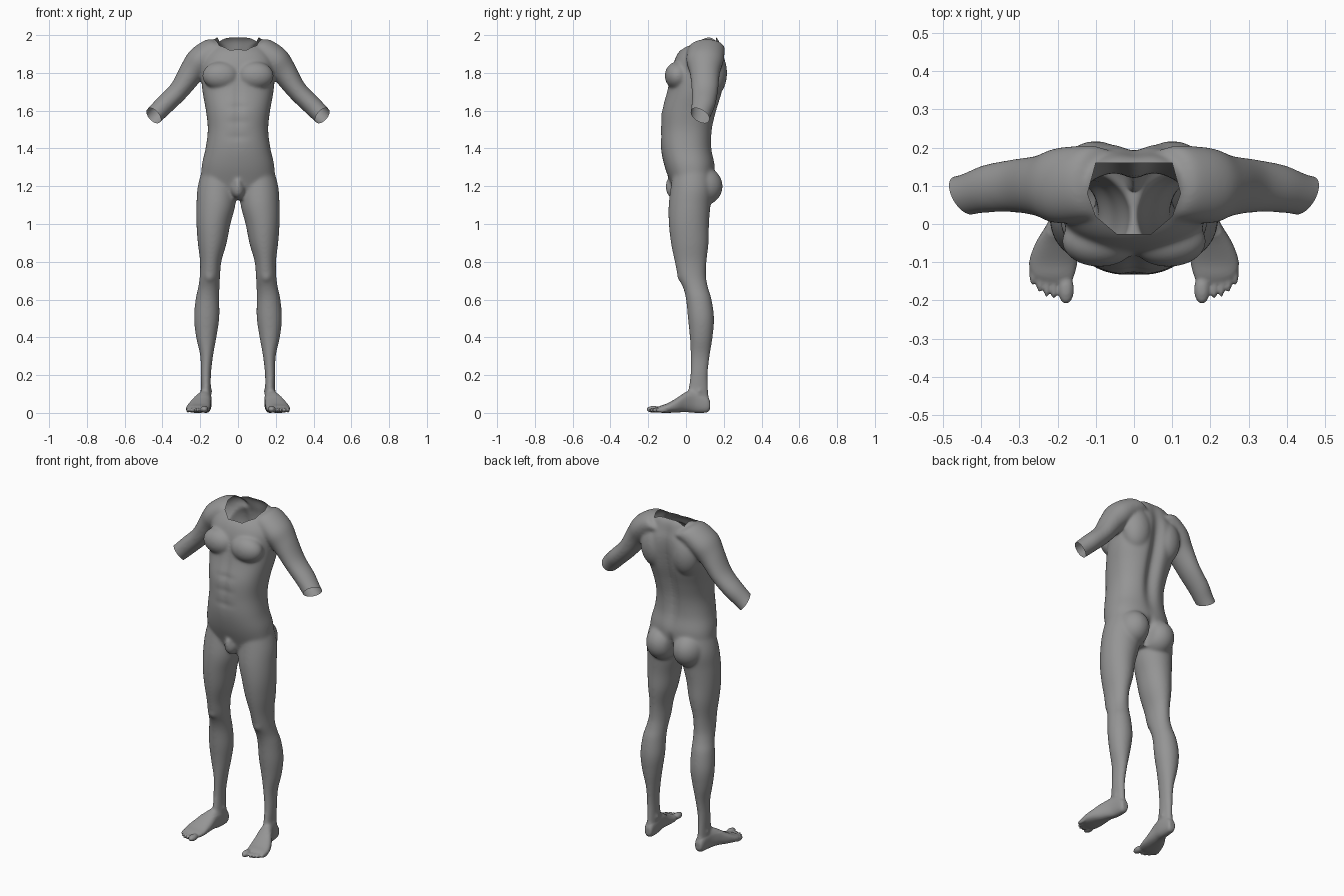
import bpy, bmesh, math
from mathutils import Vector, Matrix

cube = bpy.data.objects.get("Cube")
if cube:
    bpy.data.objects.remove(cube)

grey = bpy.data.materials.new("plain grey")
grey.use_nodes = True
colour = (0.3, 0.3, 0.3, 1)
grey.diffuse_color = colour
grey.node_tree.nodes["Principled BSDF"].inputs["Base Color"].default_value = colour

bm = bmesh.new()
SIDES = 40
STEPS = 5


def refine(rows):
    """Catmull-Rom interpolation between the rows of a section table."""
    rows = [Vector(r) for r in rows]
    result = []
    for i in range(len(rows) - 1):
        a, b, c, d = rows[max(i - 1, 0)], rows[i], rows[i + 1], rows[min(i + 2, len(rows) - 1)]
        for k in range(STEPS):
            t = k / STEPS
            result.append(b + (c - a) * (t / 2) + (a * 2 - b * 5 + c * 4 - d) * (t * t / 2)
                          + (b * 3 - a - c * 3 + d) * (t ** 3 / 2))
    return result + [rows[-1]]


def loft(rows, section, side=1, power=2.0):
    """Skin rings; section(row) gives the centre and two half axes."""
    rings = []
    for row in refine(rows):
        centre, u, v = section(row)
        ring = []
        for k in range(SIDES):
            a = math.tau * k / SIDES
            cu, cv = math.cos(a), math.sin(a)
            p = centre + u * math.copysign(abs(cu) ** (2 / power), cu) \
                + v * math.copysign(abs(cv) ** (2 / power), cv)
            ring.append(bm.verts.new((p.x * side, p.y, p.z)))
        rings.append(ring)
    for low, high in zip(rings, rings[1:]):
        for k in range(SIDES):
            n = (k + 1) % SIDES
            bm.faces.new((low[k], low[n], high[n], high[k]))
    bm.faces.new(rings[0])
    bm.faces.new(rings[-1])


def blob(centre, radii, side=1):
    x, y, z = centre
    bmesh.ops.create_uvsphere(bm, u_segments=24, v_segments=16, radius=1, matrix=Matrix.Translation(
        (x * side, y, z)) @ Matrix.Diagonal((*radii, 1)))


def level(row):
    """Horizontal section: height, inner x, outer x, front y, back y."""
    z, xi, xo, f, b = row
    return Vector(((xi + xo) / 2, (f + b) / 2, z)), Vector(((xo - xi) / 2, 0, 0)), Vector((0, (b - f) / 2, 0))


def upright(row):
    """Vertical section: depth, inner x, outer x, bottom z, top z."""
    y, xi, xo, lo, hi = row
    return Vector(((xi + xo) / 2, y, (lo + hi) / 2)), Vector(((xo - xi) / 2, 0, 0)), Vector((0, 0, (hi - lo) / 2))


def slanted(row):
    """Arm section: centre, thickness across, half depth."""
    x, y, z, r, depth = row
    return Vector((x, y, z)), Vector((r, 0, r)) * math.sqrt(0.5), Vector((0, depth, 0))


# Torso: height, half width, front, back
torso = [(1.13, .10, -.05, .10), (1.2, .185, -.075, .14), (1.3, .193, -.112, .155),
         (1.4, .172, -.133, .14), (1.5, .16, -.135, .145), (1.6, .17, -.13, .168),
         (1.7, .188, -.102, .197), (1.8, .195, -.08, .212), (1.87, .19, -.06, .21),
         (1.92, .16, -.03, .195), (1.97, .13, .035, .178), (2.0, .1, .08, .15)]
loft([(z, -w, w, f, b) for z, w, f, b in torso], level, power=2.3)

# Leg: height, inner, outer, front, back
leg = [(.04, .142, .195, .02, .12), (.1, .143, .194, .01, .12), (.2, .143, .197, .022, .116),
       (.3, .132, .2, .024, .126), (.4, .114, .222, .02, .141), (.5, .099, .233, .01, .149),
       (.6, .099, .225, .0, .136), (.66, .098, .212, -.015, .118), (.72, .095, .203, -.042, .107),
       (.8, .088, .201, -.06, .109), (.9, .06, .213, -.08, .12), (1.0, .04, .22, -.091, .122),
       (1.1, .014, .22, -.092, .13), (1.2, .01, .213, -.08, .14), (1.32, .03, .18, -.06, .12)]

# Foot: depth, inner, outer, sole, instep
foot = [(.128, .15, .186, .02, .06), (.11, .142, .195, .002, .09), (.05, .139, .205, .0, .12),
        (0, .142, .228, .004, .112), (-.05, .144, .258, .002, .078), (-.1, .148, .275, .0, .05),
        (-.135, .156, .268, .001, .038), (-.155, .165, .245, .006, .028)]

# Shoulder and arm: centre, thickness, half depth
arm = [(.06, .11, 1.92, .06, .08), (.1, .11, 1.93, .07, .095), (.15, .105, 1.905, .074, .1),
       (.205, .1, 1.86, .075, .098), (.25, .1, 1.8, .068, .08), (.315, .1, 1.705, .054, .07),
       (.39, .092, 1.63, .052, .063), (.45, .075, 1.57, .049, .055), (.54, .06, 1.48, .045, .05)]

for s in (1, -1):
    loft(leg, level, s)
    loft(foot, upright, s, 2.4)
    loft(arm, slanted, s)
    # Chest, shoulder blade and buttock masses
    blob((.09, -.045, 1.785), (.1, .068, .075), s)
    blob((.1, .14, 1.8), (.09, .078, .13), s)
    blob((.088, .085, 1.2), (.092, .11, .105), s)
    # Ankle bones and kneecap
    blob((.168, .07, .115), (.034, .022, .025), s)
    blob((.15, -.012, .73), (.034, .036, .045), s)
    # Toes, from the big one outward
    blob((.178, -.172, .019), (.021, .038, .018), s)
    for i in range(4):
        blob((.21 + .0185 * i, -.163 + .004 * i * i, .015), (.0095, .034, .0135), s)

# Groin
blob((0, -.062, 1.185), (.036, .045, .05))
blob((0, -.085, 1.2), (.02, .025, .045))

bmesh.ops.recalc_face_normals(bm, faces=bm.faces)
mesh = bpy.data.meshes.new("body")
bm.to_mesh(mesh)
bm.free()
body = bpy.data.objects.new("body", mesh)
bpy.context.collection.objects.link(body)

# Fuse all parts into one skin
fuse = body.modifiers.new("fuse", "REMESH")
fuse.mode = "VOXEL"
fuse.voxel_size = 0.005
skin = bpy.data.meshes.new_from_object(body.evaluated_get(bpy.context.evaluated_depsgraph_get()))
body.modifiers.clear()
body.data = skin

bm = bmesh.new()
bm.from_mesh(skin)


def fade(value, middle, half):
    """Soft bump that is one at the middle and zero past the half width."""
    t = min(abs(value - middle) / half, 1)
    return (1 - t * t) ** 2


# Spine furrow, buttock cleft, midline and belly creases
bm.normal_update()
for v in bm.verts:
    x, y, z = v.co
    if abs(x) < .15 and z > 1.05:
        if v.normal.y > 0.1 and y > 0.05:
            v.co.y -= .034 * math.exp(-(x / .035) ** 2) * fade(z, 1.65, .42)
            v.co.y -= .04 * math.exp(-(x / .014) ** 2) * fade(z, 1.18, .13)
        elif v.normal.y < -0.1:
            v.co.y += .009 * math.exp(-(x / .018) ** 2) * fade(z, 1.63, .28)
            for crease in (1.46, 1.54, 1.62):
                v.co.y += .005 * fade(z, crease, .022) * fade(x, 0, .09)

# Blend the joins, more gently on the feet
upper = [v for v in bm.verts if v.co.z > .09]
for i in range(24):
    bmesh.ops.smooth_vert(bm, verts=upper if i > 2 else bm.verts, factor=0.5,
                          use_axis_x=True, use_axis_y=True, use_axis_z=True)
for v in bm.verts:
    v.co.z = max(v.co.z, 0)


def cut(test, point, normal, clear=False):
    faces = [f for f in bm.faces if test(f.calc_center_median())]
    geom = set(faces)
    for f in faces:
        geom.update(f.edges)
        geom.update(f.verts)
    bmesh.ops.bisect_plane(bm, geom=list(geom), plane_co=point, plane_no=normal, clear_outer=clear)


# Open arm ends
for s in (1, -1):
    cut(lambda c: c.x * s > .34, Vector((.45 * s, .075, 1.577)), Vector((.6 * s, -.45, -.55)), True)

# Open neck: a vertical prism cut through the top
right = [(.1, .16), (.122, .08), (.1, .02), (.045, -.026)]
outline = right + [(-x, y) for x, y in reversed(right)]
planes = []
for (ax, ay), (bx, by) in zip(outline, outline[1:] + outline[:1]):
    planes.append((Vector((ax, ay, 0)), Vector((ay - by, bx - ax, 0)).normalized()))
for point, normal in planes:
    cut(lambda c: c.z > 1.87 and abs(c.x) < .16, point, normal)
inside = [f for f in bm.faces if f.calc_center_median().z > 1.88 and all(
    (f.calc_center_median() - p).dot(n) < 0 for p, n in planes)]
bmesh.ops.delete(bm, geom=inside, context="FACES")

bm.to_mesh(skin)
bm.free()
skin.materials.clear()
skin.materials.append(grey)
skin.shade_smooth()
